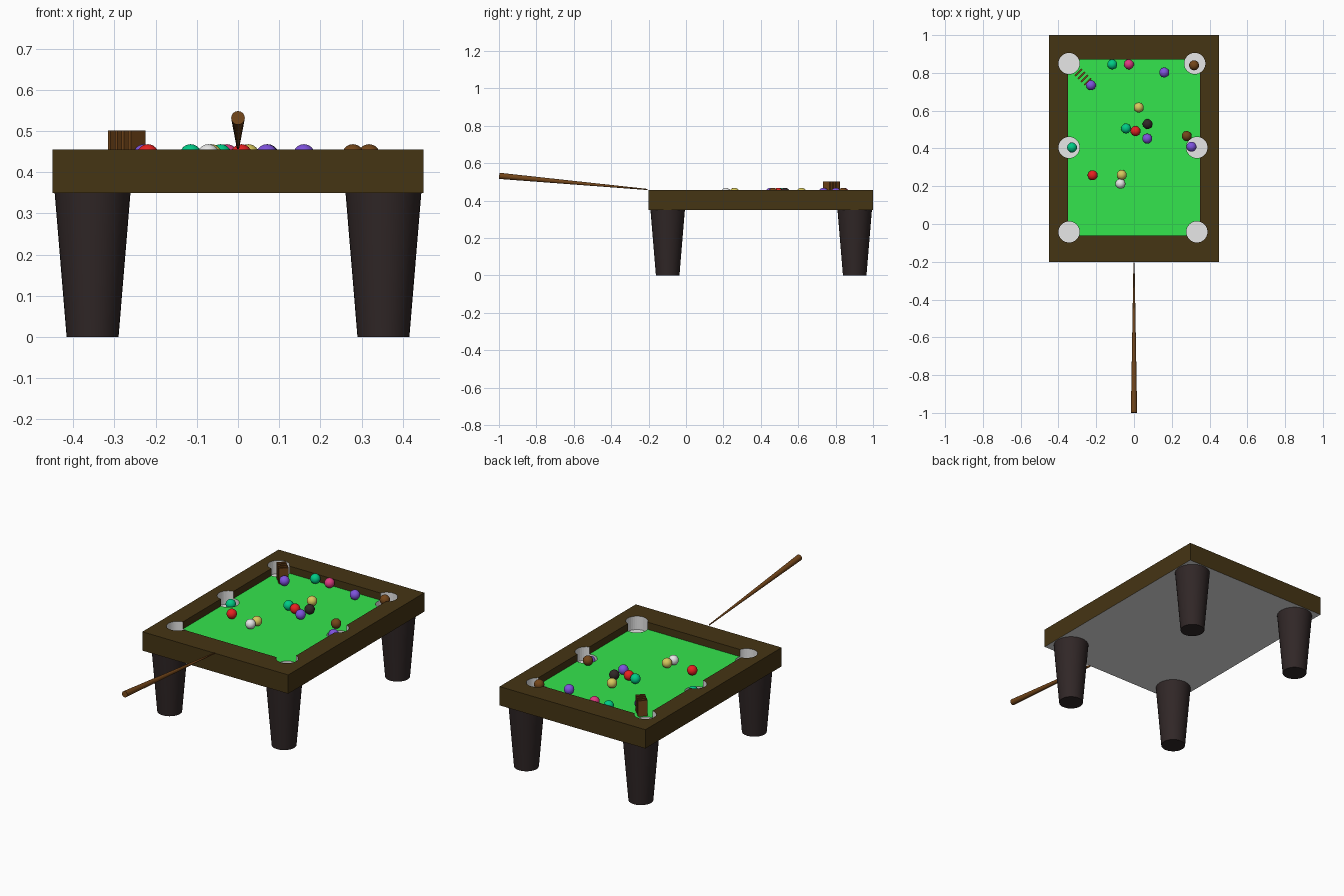
import bpy, math
from mathutils import Vector

if "Cube" in bpy.data.objects:
    bpy.data.objects.remove(bpy.data.objects["Cube"])


def material(name, r, g, b):
    m = bpy.data.materials.new(name)
    m.diffuse_color = (r, g, b, 1)
    m.use_nodes = True
    m.node_tree.nodes["Principled BSDF"].inputs["Base Color"].default_value = m.diffuse_color
    return m


M = {
    "rail": material("dark rail wood", 0.060, 0.035, 0.007),
    "felt": material("green felt", 0.034, 0.78, 0.075),
    "white": material("white", 0.8, 0.8, 0.8),
    "dark": material("near black", 0.030, 0.020, 0.020),
    "brown": material("brown wood", 0.17, 0.06, 0.010),
    "green": material("ball green", 0.0, 0.60, 0.24),
    "pink": material("ball pink", 0.72, 0.045, 0.22),
    "purple": material("ball purple", 0.21, 0.085, 0.72),
    "yellow": material("ball yellow", 0.68, 0.58, 0.11),
    "red": material("ball red", 0.80, 0.015, 0.015),
}

BOTTOM, TOP, FELT, POCKET_FLOOR = 0.35, 0.455, 0.415, 0.38
POCKET_R = 0.056


def finish(name, mat, smooth=False):
    ob = bpy.context.object
    ob.name = name
    if mat:
        ob.data.materials.append(M[mat])
    if smooth:
        bpy.ops.object.shade_smooth_by_angle(angle=math.radians(35))
    return ob


def box(name, lo, hi, mat=None, turn=0):
    lo, hi = Vector(lo), Vector(hi)
    bpy.ops.mesh.primitive_cube_add(size=1, location=(lo + hi) / 2)
    ob = bpy.context.object
    ob.scale = hi - lo
    bpy.ops.object.transform_apply(location=False, rotation=False, scale=True)
    ob.rotation_euler.z = turn
    return finish(name, mat)


def rod(name, a, b, ra, rb, mat=None, sides=32):
    """Tapered round bar from point a to point b."""
    a, b = Vector(a), Vector(b)
    d = b - a
    bpy.ops.mesh.primitive_cone_add(vertices=sides, radius1=ra, radius2=rb,
                                    depth=d.length, location=(a + b) / 2)
    bpy.context.object.rotation_euler = d.to_track_quat('Z', 'Y').to_euler()
    return finish(name, mat, smooth=True)


# Table body: a slab with the playing bed and six pockets cut out
table = box("table_body", (-0.45, -0.2, BOTTOM), (0.45, 1.0, TOP))
cutters = [box("bed_cutter", (-0.35, -0.06, FELT), (0.35, 0.87, 0.6))]
pockets = [(-0.344, 0.85), (0.322, 0.85), (-0.344, 0.405),
           (0.333, 0.405), (-0.344, -0.042), (0.333, -0.042)]
for x, y in pockets:
    cutters.append(rod("pocket_cutter", (x, y, POCKET_FLOOR), (x, y, 0.6),
                       POCKET_R, POCKET_R))
for c in cutters:
    c.hide_render = True
    mod = table.modifiers.new("cut", 'BOOLEAN')
    mod.operation, mod.solver, mod.object = 'DIFFERENCE', 'EXACT', c
bpy.context.view_layer.update()
cut = bpy.data.meshes.new_from_object(
    table.evaluated_get(bpy.context.evaluated_depsgraph_get()))
table.modifiers.clear()
table.data = cut
for c in cutters:
    bpy.data.objects.remove(c)

# Colour the slab by rule: felt bed, white pockets and underside, wooden rail
cut.materials.clear()
for key in ("rail", "felt", "white"):
    cut.materials.append(M[key])
for f in cut.polygons:
    z = f.center.z + table.location.z
    pts = [table.location + cut.vertices[i].co for i in f.vertices]
    in_pocket = any(all(math.hypot(p.x - x, p.y - y) < POCKET_R + 0.002 for p in pts)
                    for x, y in pockets)
    f.use_smooth = False
    if f.normal.z < -0.9 or (in_pocket and z < TOP - 0.001):
        f.material_index = 2
    elif f.normal.z > 0.9 and abs(z - FELT) < 0.002:
        f.material_index = 1
    else:
        f.material_index = 0

# Tapered legs
for x, side in ((-0.353, "left"), (0.353, "right")):
    for y, end in ((-0.098, "front"), (0.902, "back")):
        rod(f"{end}_{side}_leg", (x, y, 0), (x, y, BOTTOM), 0.063, 0.092, "dark")

# Cue leaning on the front rail
rod("cue", (0, -0.999, 0.532), (0, -0.205, 0.459), 0.0165, 0.003, "brown")

# Row of upright slats by the back left pocket
for i in range(4):
    off = (i - 1.5) * 0.023 / math.sqrt(2)
    x, y = -0.270 + off, 0.778 - off
    box(f"slat_{i + 1}", (x - 0.025, y - 0.0045, FELT - 0.005),
        (x + 0.025, y + 0.0045, 0.502), "brown", turn=math.radians(45))

# Balls on the felt, two of them sunk in the side pockets
BALL_R = 0.0262
balls = [("green", -0.115, 0.845), ("pink", -0.027, 0.845), ("purple", 0.160, 0.802),
         ("purple", -0.228, 0.735), ("yellow", 0.025, 0.617), ("green", -0.042, 0.506),
         ("red", 0.008, 0.492), ("dark", 0.072, 0.529), ("purple", 0.070, 0.452),
         ("brown", 0.279, 0.466), ("brown", 0.318, 0.840), ("red", -0.219, 0.258),
         ("yellow", -0.065, 0.260), ("white", -0.072, 0.213),
         ("green", -0.328, 0.405), ("purple", 0.304, 0.409)]
for i, (colour, x, y) in enumerate(balls):
    z = 0.442 if i < 14 else 0.411
    bpy.ops.mesh.primitive_uv_sphere_add(segments=32, ring_count=16, radius=BALL_R,
                                         location=(x, y, z))
    finish(f"{colour}_ball_{i + 1}", colour, smooth=True)
